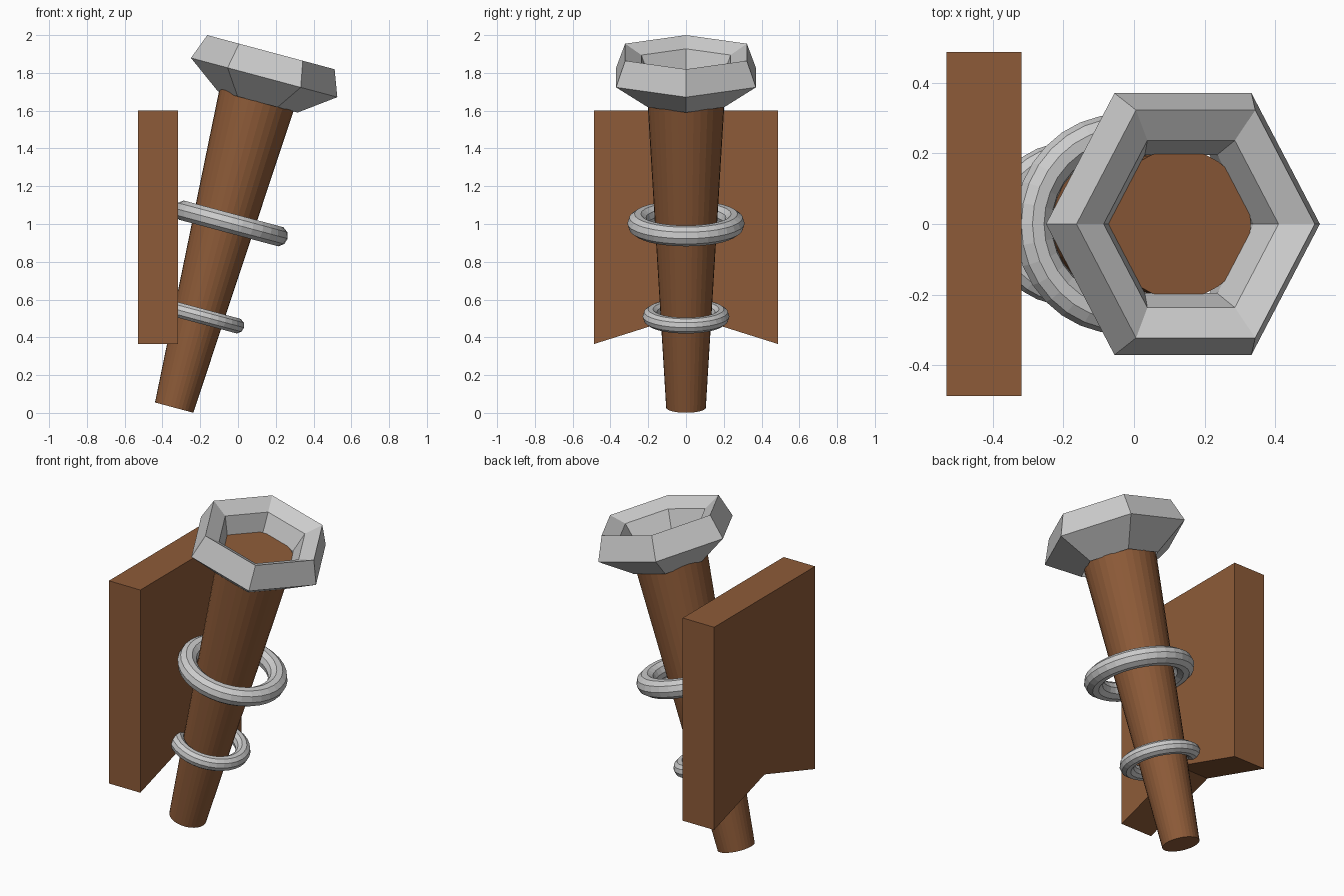
import bpy, bmesh, math
from mathutils import Matrix, Vector

if "Cube" in bpy.data.objects:
    bpy.data.objects.remove(bpy.data.objects["Cube"])

TILT = math.radians(15)
AXIS = Matrix.Translation((-0.338, 0, 0.028)) @ Matrix.Rotation(TILT, 4, 'Y')

wood = bpy.data.materials.new("wood")
wood.diffuse_color = (0.27, 0.105, 0.04, 1)
wood.use_nodes = True
wood.node_tree.nodes["Principled BSDF"].inputs["Base Color"].default_value = wood.diffuse_color


def finish(name, bm, matrix=Matrix(), mat=None):
    bm.transform(matrix)
    bmesh.ops.recalc_face_normals(bm, faces=bm.faces)
    me = bpy.data.meshes.new(name)
    bm.to_mesh(me)
    bm.free()
    ob = bpy.data.objects.new(name, me)
    bpy.context.collection.objects.link(ob)
    if mat:
        me.materials.append(mat)
    return ob


def lathe(profile, sides, yscale=1.0, offset=0.0, closed=False, caps=False):
    """Spin (radius, height) points around z."""
    bm = bmesh.new()
    rings = []
    for r, z in profile:
        rings.append([bm.verts.new((offset + r * math.cos(2 * math.pi * i / sides),
                                    yscale * r * math.sin(2 * math.pi * i / sides), z))
                      for i in range(sides)])
    n = len(rings)
    for k in range(n if closed else n - 1):
        a, b = rings[k], rings[(k + 1) % n]
        for i in range(sides):
            j = (i + 1) % sides
            bm.faces.new((a[i], a[j], b[j], b[i]))
    if caps:
        bm.faces.new(rings[0])
        bm.faces.new(rings[-1])
    return bm


# Tapered wooden handle
finish("handle", lathe([(0.105, 0), (0.211, 1.795)], 32, caps=True), AXIS, wood)

# Hexagonal metal cup with bevelled mouth
cup = [(0.219, 1.678), (0.401, 1.811), (0.349, 1.95), (0.256, 1.90), (0.212, 1.79)]
finish("cup", lathe(cup, 6, yscale=1.066, offset=0.008, closed=True), AXIS)

# Holding rings, parallel to the cup
for name, x, z, R, r in (("upper_ring", -0.037, 1.003, 0.256, 0.055),
                         ("lower_ring", -0.19, 0.511, 0.188, 0.042)):
    tube = [(R + r * math.cos(2 * math.pi * k / 10), r * math.sin(2 * math.pi * k / 10))
            for k in range(10)]
    finish(name, lathe(tube, 32, closed=True),
           Matrix.Translation((x, 0, z)) @ Matrix.Rotation(TILT, 4, 'Y'))

# Wall plank with a notched lower edge
bm = bmesh.new()
outline = [(-0.486, 0.365), (0, 0.518), (0.486, 0.365), (0.486, 1.6), (0, 1.6), (-0.486, 1.6)]
back = [bm.verts.new((-0.53, y, z)) for y, z in outline]
front = [bm.verts.new((-0.318, y, z)) for y, z in outline]
for v in (back, front):
    bm.faces.new((v[0], v[1], v[4], v[5]))
    bm.faces.new((v[1], v[2], v[3], v[4]))
for i in range(6):
    j = (i + 1) % 6
    bm.faces.new((back[i], back[j], front[j], front[i]))
finish("wall_plank", bm, mat=wood)
